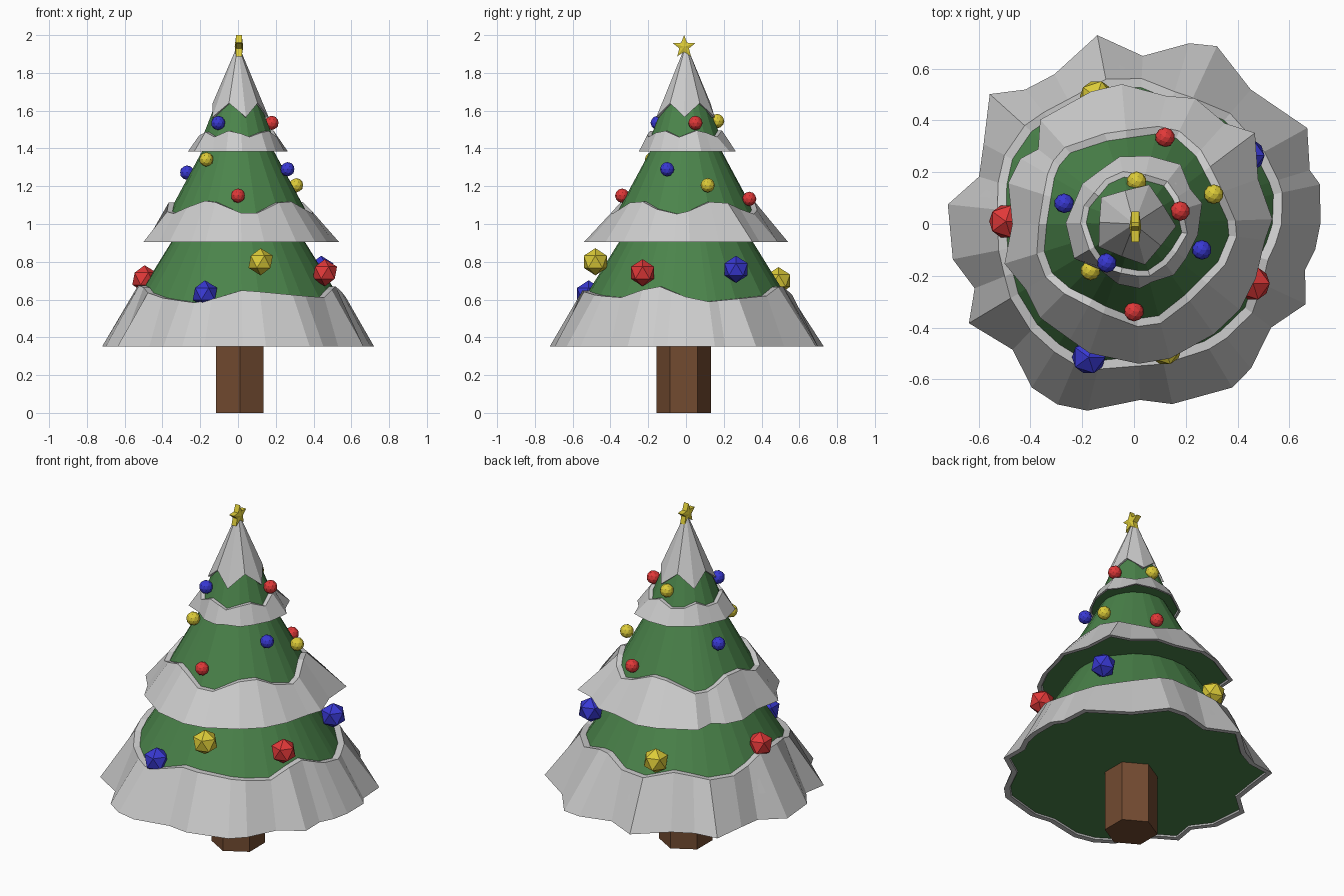
import bpy, bmesh
from math import sin, cos, radians, pi
from mathutils import Vector

if "Cube" in bpy.data.objects:
    bpy.data.objects.remove(bpy.data.objects["Cube"])


def material(name, rgb):
    m = bpy.data.materials.new(name)
    m.diffuse_color = (*rgb, 1)
    m.use_nodes = True
    m.node_tree.nodes["Principled BSDF"].inputs["Base Color"].default_value = m.diffuse_color
    return m


GREEN = material("needles", (0.07, 0.23, 0.07))
BROWN = material("bark", (0.17, 0.07, 0.03))
RED = material("red_glass", (0.75, 0.04, 0.04))
BLUE = material("blue_glass", (0.04, 0.04, 0.65))
YELLOW = material("gold", (0.72, 0.6, 0.04))


def finish(bm, name, mat=None):
    bmesh.ops.recalc_face_normals(bm, faces=bm.faces[:])
    me = bpy.data.meshes.new(name)
    bm.to_mesh(me)
    bm.free()
    if mat:
        me.materials.append(mat)
    ob = bpy.data.objects.new(name, me)
    bpy.context.collection.objects.link(ob)
    return ob


def loft(name, rings, mat=None, closed=False):
    """Skin a list of point rings; closed joins last to first, else caps both ends."""
    bm = bmesh.new()
    vs = [[bm.verts.new(p) for p in r] for r in rings]
    n = len(vs[0])
    pairs = list(zip(vs, vs[1:])) + ([(vs[-1], vs[0])] if closed else [])
    for a, b in pairs:
        for i in range(n):
            j = (i + 1) % n
            bm.faces.new((a[i], a[j], b[j], b[i]))
    if not closed:
        bm.faces.new(vs[0])
        bm.faces.new(vs[-1])
    return finish(bm, name, mat)


def polar(a, r, z):
    return (r * cos(radians(a)), r * sin(radians(a)), z)


def interp(table, a):
    """Periodic linear lookup of (angle, value) pairs."""
    t = table + [(table[0][0] + 360, table[0][1])]
    a = (a - t[0][0]) % 360 + t[0][0]
    for (a0, v0), (a1, v1) in zip(t, t[1:]):
        if a0 <= a <= a1:
            return v0 + (v1 - v0) * (a - a0) / (a1 - a0)


def tier(name, rim, z0, edge, rg, ztop, thick):
    """Green bough cone plus the snow skirt around its wavy rim."""
    ang = [a for a, r in rim]
    up = [edge(a) for a in ang]
    loft(name + "_boughs", [
        [polar(a, r * 0.96, z0 + 0.008) for a, r in rim],
        [polar(a, rg(z), z) for a, z in zip(ang, up)],
        [polar(a, rg(ztop), ztop) for a in ang]], GREEN)
    loft(name + "_snow", [
        [polar(a, r, z0) for a, r in rim],
        [polar(a, rg(z) + thick, z) for a, z in zip(ang, up)],
        [polar(a, rg(z) - 0.003, z) for a, z in zip(ang, up)],
        [polar(a, r * 0.955, z0) for a, r in rim]], closed=True)


# trunk
loft("trunk", [[(0.01 + 0.145 * sin(k * pi / 3), -0.012 + 0.145 * cos(k * pi / 3), z)
                for k in range(6)] for z in (0, 0.5)], BROWN)

# rims of the three tiers: (angle, radius)
RIM1 = [(0, .72), (12, .735), (17, .71), (29, .765), (49, .688), (65, .758), (73, .73),
        (87, .65), (101, .743), (118, .655), (129, .668), (138, .75), (152, .658),
        (163, .626), (174, .723), (191, .713), (202, .664), (211, .744), (226, .675),
        (238, .745), (247, .757), (256, .743), (272, .68), (282, .711), (301, .737),
        (309, .718), (323, .664), (335, .732), (345, .684), (352, .707)]
RIM2 = [(2, .535), (20, .51), (37, .585), (48, .524), (64, .54), (76, .51), (95, .542),
        (108, .538), (132, .542), (142, .47), (150, .506), (162, .511), (180, .47),
        (197, .523), (211, .489), (225, .513), (241, .51), (251, .528), (272, .54),
        (285, .538), (306, .526), (321, .526), (336, .515), (353, .51)]
RIM3 = [(17, .275), (32, .256), (52, .292), (77, .27), (102, .266), (122, .245),
        (142, .253), (160, .245), (179, .264), (210, .267), (233, .22), (255, .24),
        (275, .25), (287, .235), (308, .25), (326, .241), (350, .25)]
EDGE1 = [(8, .585), (23, .60), (49, .62), (70, .68), (95, .60), (120, .66), (145, .60),
         (175, .68), (200, .67), (216, .62), (250, .58), (270, .65), (284, .64),
         (306, .62), (325, .61), (342, .68)]

tier("lower", RIM1, 0.352, lambda a: interp(EDGE1, a),
     lambda z: 0.525 - 0.62 * (z - 0.63), 1.0, 0.035)
tier("middle", RIM2, 0.905, lambda a: 1.088 + 0.035 * cos(radians(5 * (a - 243))),
     lambda z: 0.355 - 0.54 * (z - 1.08), 1.45, 0.03)
top_r = lambda z: 0.172 - 0.385 * (z - 1.5)
tier("upper", RIM3, 1.385, lambda a: 1.478 + 0.018 * cos(radians(6 * (a - 260))),
     top_r, 1.9, 0.022)

# snow cap with zigzag hem
hem = [(33 + 36 * k, 1.64 if k % 2 == 0 else 1.565) for k in range(10)]
loft("snow_cap", [
    [polar(a, 0.006, 1.90) for a, z in hem],
    [polar(a, top_r(z) - 0.006, z) for a, z in hem],
    [polar(a, top_r(z) + 0.016, z) for a, z in hem],
    [polar(a, 0.012, 1.925) for a, z in hem]])

# baubles: colour, position, radius, subdivisions
big = [(BLUE, -.175, -.515, .63), (YELLOW, .12, -.48, .80), (RED, .46, -.23, .742),
       (BLUE, .44, .265, .76), (YELLOW, -.145, .49, .70), (RED, -.495, .01, .71)]
small = [(BLUE, -.105, -.15, 1.535), (RED, .178, .05, 1.535), (YELLOW, .01, .165, 1.545),
         (BLUE, -.27, .08, 1.272), (YELLOW, -.168, -.18, 1.342), (RED, 0, -.338, 1.15),
         (BLUE, .262, -.1, 1.29), (YELLOW, .308, .115, 1.205), (RED, .12, .335, 1.133)]
for label, group, rad, sub in (("large", big, 0.072, 1), ("small", small, 0.038, 2)):
    for i, (mat, x, y, z) in enumerate(group):
        bm = bmesh.new()
        bmesh.ops.create_icosphere(bm, subdivisions=sub, radius=rad)
        bmesh.ops.translate(bm, vec=Vector((x, y, z)), verts=bm.verts[:])
        finish(bm, f"{label}_bauble_{i + 1}", mat)

# five-pointed star facing sideways, with raised centres
bm = bmesh.new()
sides = []
for x in (-0.015, 0.015):
    ring = [bm.verts.new((0.005 + x, -0.01 + r * sin(k * pi / 5), 1.938 + r * cos(k * pi / 5)))
            for k in range(10) for r in [0.062 if k % 2 == 0 else 0.027]]
    hub = bm.verts.new((0.005 + x * 1.5, -0.01, 1.938))
    for k in range(10):
        bm.faces.new((ring[k], ring[(k + 1) % 10], hub))
    sides.append(ring)
for k in range(10):
    j = (k + 1) % 10
    bm.faces.new((sides[0][k], sides[0][j], sides[1][j], sides[1][k]))
finish(bm, "star", YELLOW)
